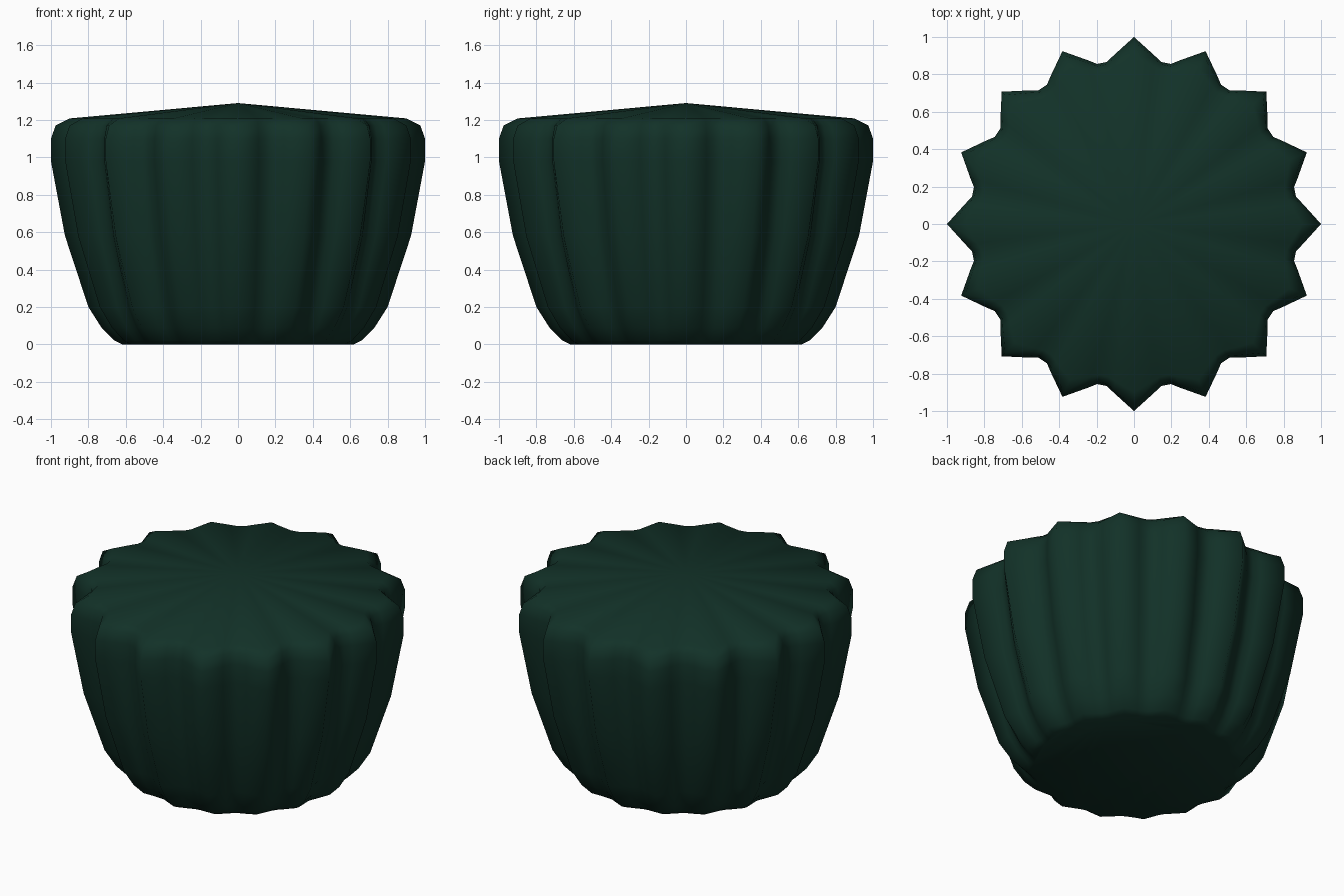
import bpy, bmesh
from math import cos, sin, radians

cube = bpy.data.objects.get("Cube")
if cube:
    bpy.data.objects.remove(cube, do_unlink=True)

# Single dark green material
green = bpy.data.materials.new("dark_green")
green.use_nodes = True
colour = (0.006, 0.031, 0.021, 1)
green.diffuse_color = colour
green.node_tree.nodes["Principled BSDF"].inputs["Base Color"].default_value = colour

RIBS = 16
STEP = 360 / RIBS
# Within one rib: angle from the crest, and share of the groove depth
RIB = [(0, 0), (6.9, 0.72), (9.5, 0.95), (13, 0.95), (15.6, 0.72)]
# Side profile: crest radius, groove radius, height
PROFILE = [(0.62, 0.59, 0), (0.66, 0.62, 0.02), (0.73, 0.67, 0.09),
           (0.80, 0.72, 0.20), (0.925, 0.815, 0.58), (1.0, 0.872, 0.98),
           (1.0, 0.872, 1.10), (0.975, 0.86, 1.17), (0.90, 0.825, 1.208)]
PEAK = 1.29

bm = bmesh.new()


def ring(crest, groove, z):
    """One closed fluted loop of vertices."""
    loop = []
    for i in range(RIBS):
        for offset, depth in RIB:
            a = radians(i * STEP + offset)
            r = crest + (groove - crest) * depth
            loop.append(bm.verts.new((r * cos(a), r * sin(a), z)))
    return loop


# Fluted wall
rings = [ring(*p) for p in PROFILE]
n = RIBS * len(RIB)
for low, high in zip(rings, rings[1:]):
    for i in range(n):
        j = (i + 1) % n
        bm.faces.new((low[i], low[j], high[j], high[i]))

# Flat base and shallow cone on top
bm.faces.new(rings[0][::-1])
tip = bm.verts.new((0, 0, PEAK))
for i in range(n):
    bm.faces.new((rings[-1][i], rings[-1][(i + 1) % n], tip))

bmesh.ops.recalc_face_normals(bm, faces=bm.faces[:])
for f in bm.faces:
    f.smooth = True

mesh = bpy.data.meshes.new("fluted_body")
bm.to_mesh(mesh)
bm.free()
mesh.materials.append(green)
body = bpy.data.objects.new("fluted_body", mesh)
bpy.context.collection.objects.link(body)
